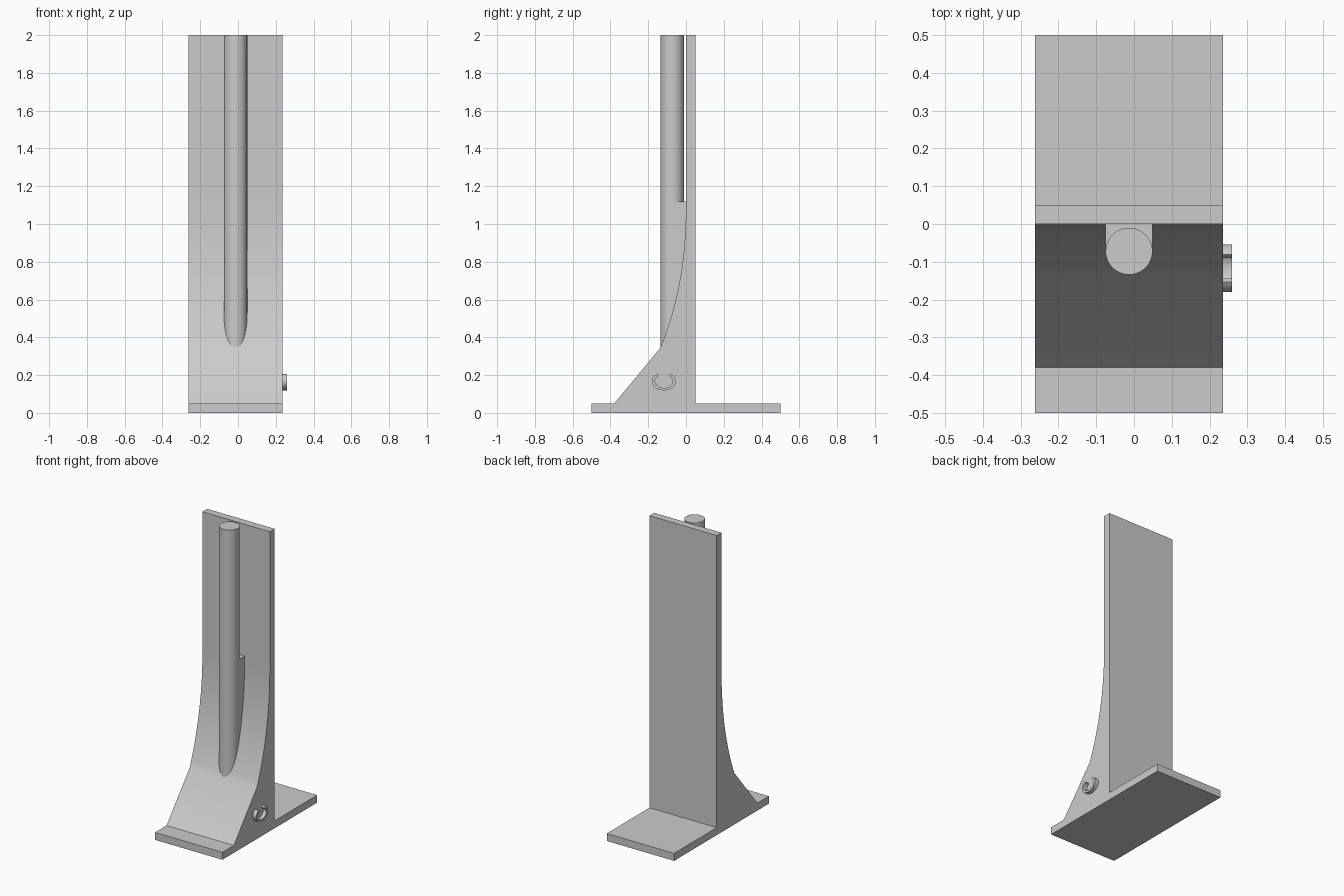
import bpy
import bmesh
import math

cube = bpy.data.objects.get("Cube")
if cube:
    bpy.data.objects.remove(cube, do_unlink=True)

grey = bpy.data.materials.new("plain grey")
grey.use_nodes = True
colour = (0.6, 0.6, 0.6, 1)
grey.diffuse_color = colour
grey.node_tree.nodes["Principled BSDF"].inputs["Base Color"].default_value = colour

LEFT, RIGHT = -0.262, 0.235


def extrude_profile(name, points, x0, x1):
    """Extrude a closed (y, z) outline along x."""
    bm = bmesh.new()
    face = bm.faces.new([bm.verts.new((x0, y, z)) for y, z in points])
    grown = bmesh.ops.extrude_face_region(bm, geom=[face])["geom"]
    bmesh.ops.translate(bm, vec=(x1 - x0, 0, 0),
                        verts=[g for g in grown if isinstance(g, bmesh.types.BMVert)])
    bmesh.ops.recalc_face_normals(bm, faces=bm.faces)
    mesh = bpy.data.meshes.new(name)
    bm.to_mesh(mesh)
    bm.free()
    obj = bpy.data.objects.new(name, mesh)
    bpy.context.collection.objects.link(obj)
    return finish(obj)


def finish(obj):
    obj.data.materials.append(grey)
    bpy.ops.object.select_all(action='DESELECT')
    obj.select_set(True)
    bpy.context.view_layer.objects.active = obj
    bpy.ops.object.shade_smooth_by_angle(angle=math.radians(30))
    return obj


# Foot plate, sloped front, curved transition and upright wall in one section
STEPS = 20
curve = []
for i in range(STEPS + 1):
    t = 1 - i / STEPS
    curve.append((-0.135 * t ** 2.3, 1.12 - 0.775 * t))
section = [(-0.5, 0), (-0.5, 0.05), (-0.38, 0.05)] + curve + [
    (0, 2), (0.05, 2), (0.05, 0.05), (0.5, 0.05), (0.5, 0)]
extrude_profile("stand_body", section, LEFT, RIGHT)

# Round post standing in front of the wall
ROD_X, ROD_Y, ROD_R = -0.013, -0.072, 0.062
bpy.ops.mesh.primitive_cylinder_add(vertices=64, radius=ROD_R, depth=1.75,
                                    location=(ROD_X, ROD_Y, 1.125))
rod = bpy.context.object
rod.name = "round_post"
finish(rod)

# Web joining the lower post to the wall
web = [(ROD_Y, 0.35), (ROD_Y, 1.12), (0.01, 1.12), (0.01, 0.35)]
extrude_profile("post_web", web, ROD_X - ROD_R, ROD_X + ROD_R)


# Raised open ring on the side
def arc(ry, rz, start, end, n=32):
    return [(-0.117 + ry * math.cos(a), 0.167 + rz * math.sin(a))
            for a in (math.radians(start + (end - start) * i / n) for i in range(n + 1))]


ring = arc(0.063, 0.048, 125, 415) + arc(0.047, 0.035, 415, 125)
extrude_profile("side_ring", ring, RIGHT - 0.005, 0.26)
